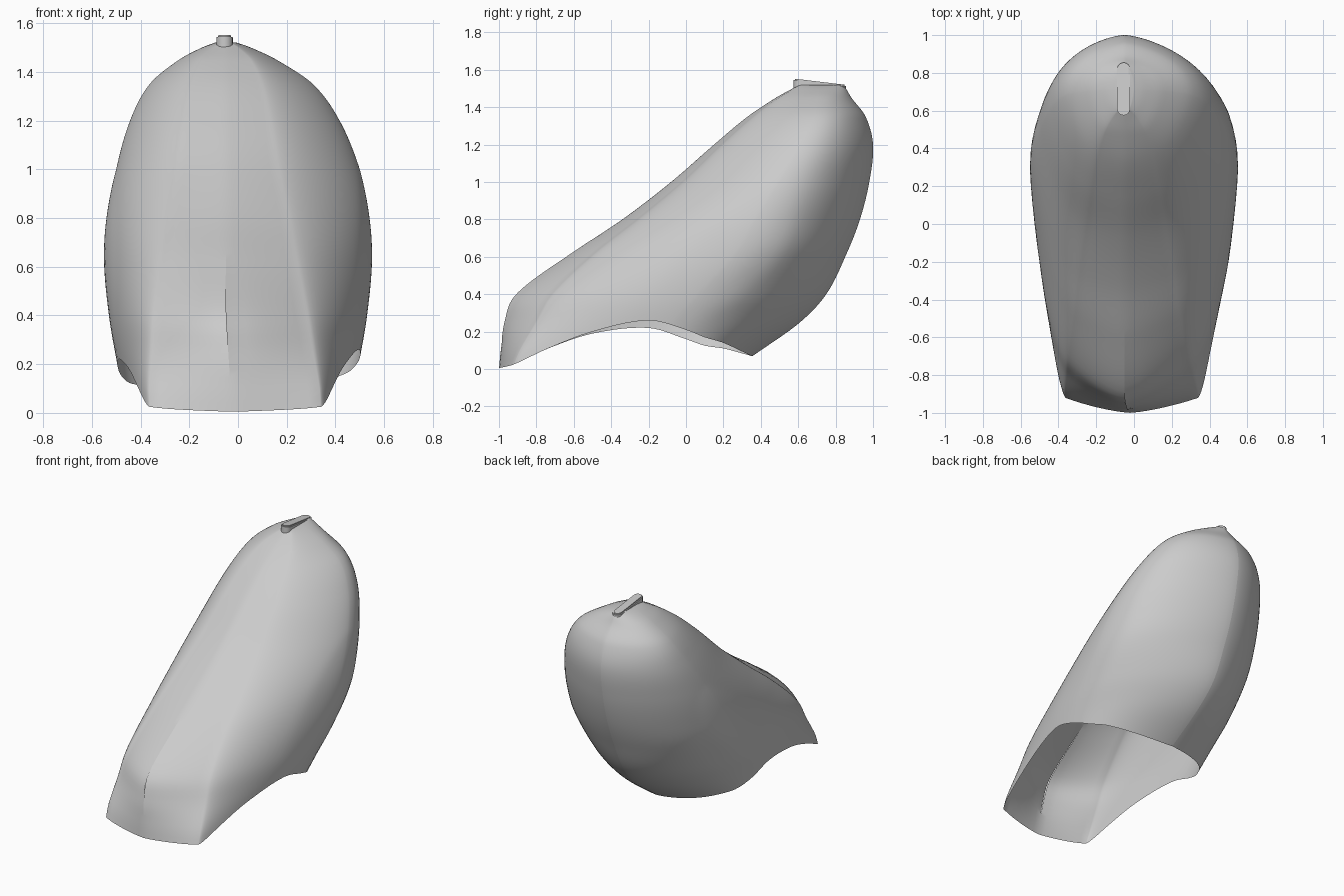
import bpy, bmesh
from math import sin, cos, pi

if "Cube" in bpy.data.objects:
    bpy.data.objects.remove(bpy.data.objects["Cube"])


def material(name, rgb):
    mat = bpy.data.materials.new(name)
    mat.use_nodes = True
    mat.diffuse_color = (*rgb, 1)
    mat.node_tree.nodes["Principled BSDF"].inputs["Base Color"].default_value = (*rgb, 1)
    return mat


def lookup(table, x):
    """Smooth interpolation of table rows keyed by their first entry."""
    x = min(max(x, table[0][0]), table[-1][0])
    i = 0
    while i < len(table) - 2 and x > table[i + 1][0]:
        i += 1
    a, b = table[i], table[i + 1]
    prev, after = table[max(i - 1, 0)], table[min(i + 2, len(table) - 1)]
    h = b[0] - a[0]
    t = (x - a[0]) / h
    out = []
    for k in range(1, len(a)):
        m0 = (b[k] - prev[k]) / (b[0] - prev[0]) * h
        m1 = (after[k] - a[k]) / (after[0] - a[0]) * h
        d = b[k] - a[k]
        out.append(a[k] + t * (m0 + t * (3 * d - 2 * m0 - m1 + t * (m0 + m1 - 2 * d))))
    return out


def finish(bm, name, mat, angle):
    bmesh.ops.recalc_face_normals(bm, faces=bm.faces)
    mesh = bpy.data.meshes.new(name)
    bm.to_mesh(mesh)
    bm.free()
    obj = bpy.data.objects.new(name, mesh)
    bpy.context.collection.objects.link(obj)
    mesh.materials.append(mat)
    bpy.ops.object.select_all(action="DESELECT")
    obj.select_set(True)
    bpy.context.view_layer.objects.active = obj
    bpy.ops.object.shade_smooth_by_angle(angle=angle)
    return obj


# Level: height, front y, back y, half width, y of widest, panel half width, panel sweep, x shift
LEVELS = [
    (0.0, -1.0, 0.25, 0.46, -0.1, 0.35, 0.07, -0.02),
    (0.1, -0.99, 0.4, 0.475, -0.1, 0.35, 0.1, -0.03),
    (0.25, -0.965, 0.61, 0.505, -0.05, 0.33, 0.16, -0.04),
    (0.4, -0.9, 0.75, 0.53, 0.08, 0.31, 0.18, -0.05),
    (0.62, -0.61, 0.86, 0.55, 0.28, 0.27, 0.12, -0.05),
    (0.8, -0.34, 0.93, 0.54, 0.38, 0.24, 0.08, -0.05),
    (1.0, -0.08, 0.98, 0.5, 0.5, 0.2, 0.06, -0.05),
    (1.2, 0.15, 1.0, 0.43, 0.62, 0.17, 0.04, -0.05),
    (1.35, 0.33, 0.96, 0.335, 0.69, 0.14, 0.03, -0.05),
    (1.45, 0.48, 0.885, 0.2, 0.71, 0.1, 0.015, -0.05),
    (1.5, 0.57, 0.855, 0.1, 0.715, 0.05, 0.01, -0.05),
    (1.52, 0.61, 0.84, 0.045, 0.72, 0.02, 0.0, -0.05),
]
# Bottom rim: y, height on the right half, height on the left half
RIM = [(-1, 0.005, 0.005), (-0.92, 0.025, 0.025), (-0.75, 0.105, 0.105),
       (-0.5, 0.19, 0.2), (-0.2, 0.22, 0.26), (0, 0.16, 0.21),
       (0.1, 0.125, 0.17), (0.2, 0.11, 0.14), (0.35, 0.07, 0.07)]
PANEL, SIDE, BACK, ROWS = 8, 20, 22, 64
HALF = PANEL + SIDE + BACK
TOP = LEVELS[-1][0]


def section(j, side, z):
    """Point j of the half outline at height z, from front centre to back centre."""
    yf, yb, w, ym, p, sweep, shift = lookup(LEVELS, z)
    if j <= PANEL:
        t = j / PANEL
        x, y = p * t, yf + sweep * t ** 1.4
    elif j <= PANEL + SIDE:
        a = (j - PANEL) / SIDE * pi / 2
        x = p + (w - p) * sin(a) ** 1.33
        y = ym - (ym - yf - sweep) * max(cos(a), 0) ** 1.33
    else:
        # The back closes in a soft vertical ridge
        a = (j - PANEL - SIDE) / BACK * pi / 2
        x = w * max(cos(a), 0) ** 1.33
        y = ym + (yb - ym) * sin(a) ** 0.92
    return side * x + shift * max(0, 1 - 4 * x * x), y, z


def rim_height(j, side):
    z = 0.15
    for _ in range(12):
        z = lookup(RIM, section(j, side, z)[1])[side > 0]
    return z


# Shell: open at the bottom, lofted from the wavy rim up to the crown
bm = bmesh.new()
outline = [(j, 1) for j in range(HALF + 1)] + [(j, -1) for j in range(HALF - 1, 0, -1)]
columns = []
for j, side in outline:
    low = rim_height(j, side)
    columns.append([bm.verts.new(section(j, side, low + (TOP - low) * (1 - (1 - r / ROWS) ** 1.5)))
                    for r in range(ROWS + 1)])
for a, b in zip(columns, columns[1:] + columns[:1]):
    for r in range(ROWS):
        bm.faces.new((a[r], b[r], b[r + 1], a[r + 1]))
bm.faces.new([c[-1] for c in columns])

# Front seam: the centre line is split and one lip stands slightly proud
front = columns[0]
seam = [bm.edges.get((a, b)) for a, b in zip(front, front[1:]) if 0.12 < a.co.z < 0.65]
bmesh.ops.split_edges(bm, edges=seam)
for v in bm.verts:
    if v.is_boundary and 0.12 < v.co.z < 0.65 and abs(v.co.x) < 0.08 and v.co.y < -0.5:
        if all(f.calc_center_median().x > v.co.x for f in v.link_faces):
            v.co.y -= 0.008 * sin((v.co.z - 0.12) / 0.53 * pi)

# Back ridge: a crisp vertical line
ridge = columns[HALF]
for a, b in zip(ridge, ridge[1:]):
    bm.edges.get((a, b)).smooth = a.co.z > 1.3
grey = material("light grey", (0.6, 0.6, 0.6))
finish(bm, "shell", grey, 0.6)

# Crown tab: a slim round-ended bar sloping down towards the back
bm = bmesh.new()
RADIUS, FRONT, REAR, CENTRE = 0.034, 0.575, 0.855, -0.055
loop = []
for end, start in ((REAR - RADIUS, 0), (FRONT + RADIUS, pi)):
    for k in range(9):
        a = start + pi * k / 8
        loop.append((CENTRE + RADIUS * cos(a), end + RADIUS * sin(a)))
base = [bm.verts.new((x, y, 1.48)) for x, y in loop]
lid = [bm.verts.new((x, y, 1.553 - 0.12 * (y - FRONT))) for x, y in loop]
for i in range(len(loop)):
    k = (i + 1) % len(loop)
    bm.faces.new((base[i], base[k], lid[k], lid[i]))
bm.faces.new(base[::-1])
cap = bm.faces.new(lid)
bmesh.ops.bevel(bm, geom=list(cap.edges), offset=0.007, segments=2, affect="EDGES")
finish(bm, "crown_tab", grey, 0.6)
